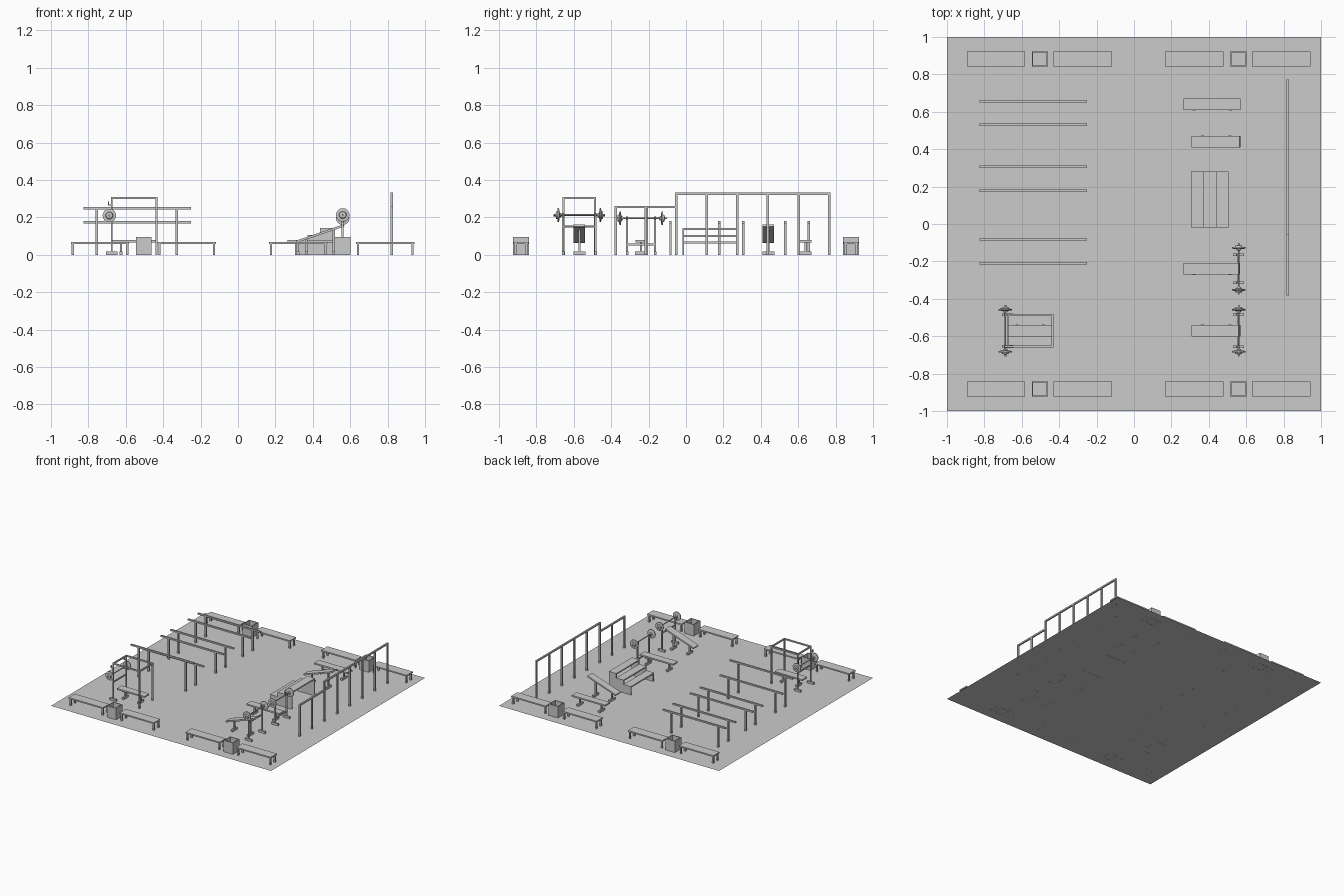
import bpy, bmesh, math
from mathutils import Matrix, Vector

if "Cube" in bpy.data.objects:
    bpy.data.objects.remove(bpy.data.objects["Cube"])


def make(name, bm):
    bmesh.ops.recalc_face_normals(bm, faces=bm.faces)
    me = bpy.data.meshes.new(name)
    bm.to_mesh(me)
    bm.free()
    ob = bpy.data.objects.new(name, me)
    bpy.context.collection.objects.link(ob)
    return ob


def box(bm, x0, x1, y0, y1, z0, z1, tilt=0.0):
    c = Vector(((x0 + x1) / 2, (y0 + y1) / 2, (z0 + z1) / 2))
    m = (Matrix.Translation(c) @ Matrix.Rotation(tilt, 4, 'Y')
         @ Matrix.Diagonal((x1 - x0, y1 - y0, z1 - z0, 1)))
    bmesh.ops.create_cube(bm, size=1, matrix=m)


def post(bm, x, y, z, t=0.013, z0=0.0):
    box(bm, x - t / 2, x + t / 2, y - t / 2, y + t / 2, z0, z)


# Floor slab
bm = bmesh.new()
bmesh.ops.create_grid(bm, x_segments=1, y_segments=1, size=1,
                      matrix=Matrix.Translation((0, 0, 0.001)))
make("floor", bm)


# Resting benches along front and back edges
def rest_bench(x, y):
    bm = bmesh.new()
    box(bm, x - 0.156, x + 0.156, y - 0.04, y + 0.04, 0.057, 0.068)
    for sx in (-1, 1):
        for sy in (-1, 1):
            post(bm, x + sx * 0.146, y + sy * 0.028, 0.057, 0.012)
    make("rest_bench", bm)


# Open square bins between the benches
def bin_box(x, y):
    bm = bmesh.new()
    o, w = 0.042, 0.007
    for s in (-1, 1):
        a, b = sorted((s * o, s * (o - w)))
        box(bm, x + a, x + b, y - o, y + o, 0, 0.095)
        box(bm, x - o + w, x + o - w, y + a, y + b, 0, 0.095)
    box(bm, x - o + w, x + o - w, y - o + w, y + o - w, 0.008, 0.014)
    make("bin", bm)


for y in (-0.882, 0.882):
    for x in (-0.738, -0.274, 0.323, 0.787):
        rest_bench(x, y)
    for x in (-0.504, 0.559):
        bin_box(x, y)

# Parallel bars, one of them higher
for y, z in ((0.657, 0.18), (0.53, 0.18), (0.305, 0.18),
             (0.178, 0.18), (-0.083, 0.18), (-0.21, 0.255)):
    bm = bmesh.new()
    box(bm, -0.825, -0.252, y - 0.0065, y + 0.0065, z - 0.012, z)
    for x in (-0.755, -0.327):
        post(bm, x, y, z - 0.012)
    make("parallel_bar", bm)

# Pull-up rig with a low and a high section
bm = bmesh.new()
X = 0.823
for y in (-0.375, -0.215):
    post(bm, X, y, 0.25)
for i in range(6):
    post(bm, X, -0.053 + i * 0.1637, 0.32)
box(bm, X - 0.0065, X + 0.0065, -0.382, -0.059, 0.25, 0.262)
box(bm, X - 0.0065, X + 0.0065, -0.06, 0.772, 0.32, 0.332)
make("pull_up_rig", bm)

# Step seating: three treads carried by stepped end panels
bm = bmesh.new()
for i in range(3):
    x0, x1, z = 0.305 + i * 0.0665, 0.3715 + i * 0.0665, 0.07 + i * 0.036
    box(bm, x0, x1, -0.02, 0.28, z - 0.01, z)
    for y in (-0.02, 0.27):
        box(bm, x0, x1, y, y + 0.01, 0, z - 0.01)
make("step_seating", bm)


# Workout benches: flat or inclined pad on a T-footed frame
def workout_bench(x0, x1, y, incline=False):
    bm = bmesh.new()
    if incline:
        dx, dz = x1 - x0, 0.088
        a, L = math.atan2(dz, dx), math.hypot(dx, dz)
        xc = (x0 + x1) / 2
        box(bm, xc - L / 2, xc + L / 2, y - 0.031, y + 0.031, 0.107, 0.119, -a)
        top = lambda x: 0.109 + (x - xc) * dz / dx
    else:
        box(bm, x0, x1, y - 0.031, y + 0.031, 0.066, 0.078)
        top = lambda x: 0.067
    for x in (x0 + 0.055, x1 - 0.055):
        post(bm, x, y, top(x), 0.012)
        box(bm, x - 0.008, x + 0.008, y - 0.032, y + 0.032, 0, 0.018)
    make("incline_bench" if incline else "flat_bench", bm)


workout_bench(0.265, 0.57, 0.64)
workout_bench(0.31, 0.567, 0.44, True)
workout_bench(0.265, 0.567, -0.24)
workout_bench(0.31, 0.567, -0.57, True)
workout_bench(-0.68, -0.43, -0.57)


# Barbell: turned bar with tapered plates
def barbell(x, y, z):
    prof = [(0, -0.138), (0.005, -0.138), (0.005, -0.127), (0.017, -0.125),
            (0.02, -0.118), (0.036, -0.116), (0.036, -0.109), (0.012, -0.105),
            (0.010, -0.098), (0.004, -0.096)]
    prof += [(r, -h) for r, h in reversed(prof)]
    bm = bmesh.new()
    vs = [bm.verts.new((x + r, y + h, z)) for r, h in prof]
    es = [bm.edges.new(p) for p in zip(vs, vs[1:])]
    bmesh.ops.spin(bm, geom=vs + es, cent=(x, y, z), axis=(0, 1, 0),
                   angle=math.tau, steps=20, use_duplicate=False)
    bmesh.ops.remove_doubles(bm, verts=bm.verts, dist=1e-5)
    ob = make("barbell", bm)
    bpy.context.view_layer.objects.active = ob
    ob.select_set(True)
    bpy.ops.object.shade_smooth_by_angle(angle=math.radians(35))
    ob.select_set(False)


# Barbell racks with footed uprights and small cradles
def rack(x, y, half, z, brace):
    bm = bmesh.new()
    for s in (-1, 1):
        yy = y + s * half
        post(bm, x, yy, z - 0.003, 0.01)
        box(bm, x - 0.03, x + 0.03, yy - 0.007, yy + 0.007, 0, 0.018)
        box(bm, x - 0.012, x - 0.007, yy - 0.005, yy + 0.005, z - 0.012, z + 0.012)
        box(bm, x - 0.012, x + 0.005, yy - 0.005, yy + 0.005, z - 0.012, z - 0.004)
    box(bm, x - 0.004, x + 0.004, y - half, y + half, brace - 0.01, brace)
    make("barbell_rack", bm)


rack(0.558, -0.24, 0.075, 0.192, 0.06)
rack(0.558, -0.57, 0.087, 0.21, 0.155)
barbell(0.56, -0.24, 0.195)
barbell(0.56, -0.57, 0.213)

# Lifting cage with four posts and a top ring
bm = bmesh.new()
XA, XB, YA, YB = -0.675, -0.436, -0.655, -0.486
for x in (XA, XB):
    for y in (YA, YB):
        post(bm, x, y, 0.3, 0.01)
    box(bm, x - 0.005, x + 0.005, YA - 0.005, YB + 0.005, 0.298, 0.309)
for y in (YA, YB):
    box(bm, XA + 0.005, XB - 0.005, y - 0.005, y + 0.005, 0.298, 0.309)
    box(bm, XA - 0.03, XA + 0.03, y - 0.007, y + 0.007, 0, 0.018)
    for z in (0.2, 0.27):
        box(bm, XA - 0.02, XA - 0.004, y - 0.005, y + 0.005, z - 0.006, z)
        box(bm, XA - 0.02, XA - 0.015, y - 0.005, y + 0.005, z, z + 0.014)
box(bm, XA - 0.004, XA + 0.004, YA, YB, 0.147, 0.157)
make("lifting_cage", bm)
barbell(-0.688, -0.57, 0.21)
